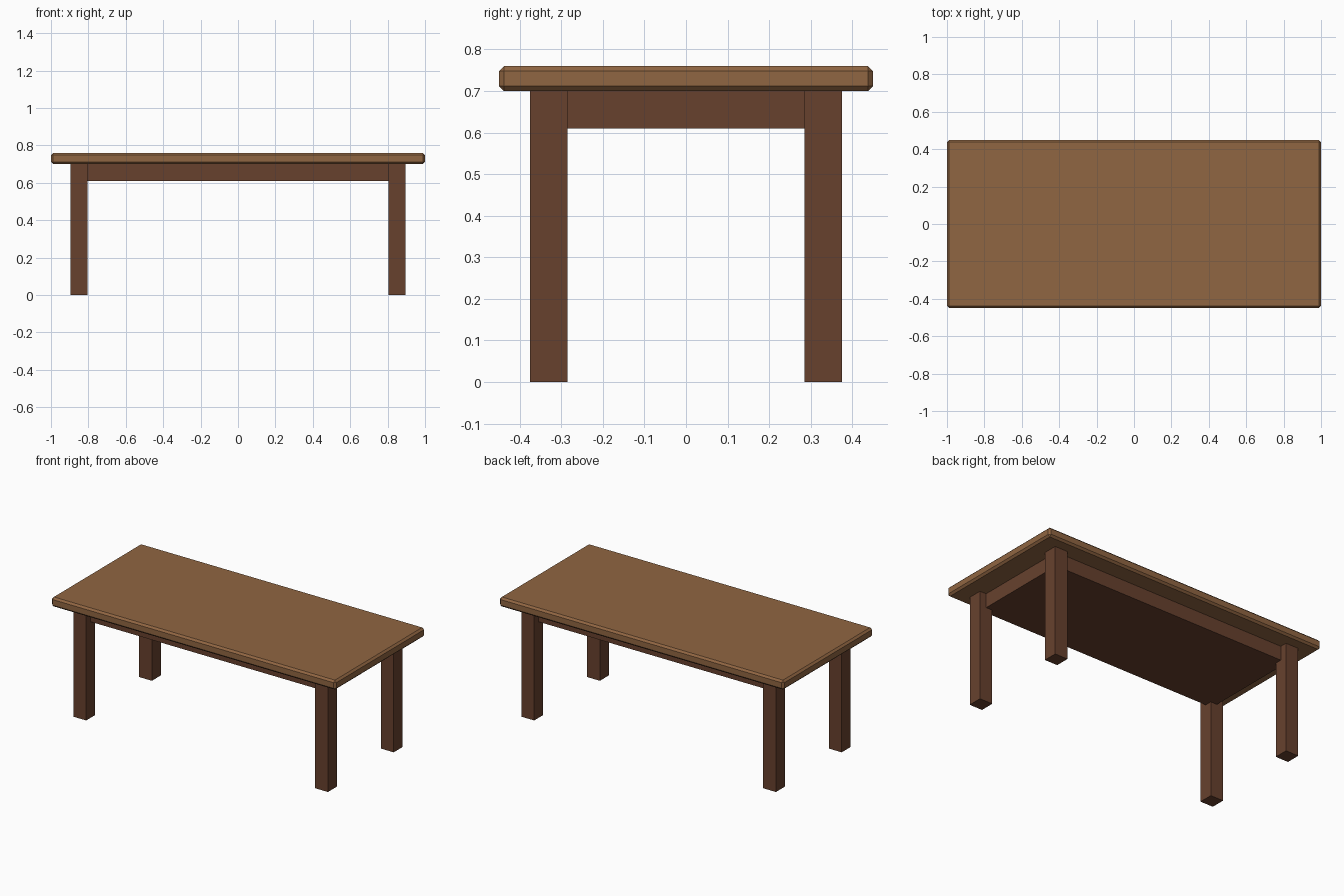
import bpy
import bmesh
from mathutils import Vector

default_cube = bpy.data.objects.get("Cube")
if default_cube:
    bpy.data.objects.remove(default_cube, do_unlink=True)


def make_material(name, rgb):
    mat = bpy.data.materials.new(name)
    mat.use_nodes = True
    color = (*rgb, 1.0)
    mat.diffuse_color = color
    mat.node_tree.nodes["Principled BSDF"].inputs["Base Color"].default_value = color
    return mat


def add_box(name, center, size, mat, bevel=0.0):
    mesh = bpy.data.meshes.new(name)
    bm = bmesh.new()
    bmesh.ops.create_cube(bm, size=1.0)
    bmesh.ops.scale(bm, vec=Vector(size), verts=bm.verts)
    bm.to_mesh(mesh)
    bm.free()
    mesh.materials.append(mat)
    obj = bpy.data.objects.new(name, mesh)
    obj.location = center
    bpy.context.collection.objects.link(obj)
    if bevel:
        mod = obj.modifiers.new("chamfer", "BEVEL")
        mod.width = bevel
        mod.segments = 1
    return obj


light_wood = make_material("light wood", (0.28, 0.132, 0.054))
dark_wood = make_material("dark wood", (0.137, 0.053, 0.027))

UNDERSIDE = 0.70
LEG_X, LEG_Y, LEG_WIDTH = 0.85, 0.33, 0.09

# Chamfered top board
add_box("table_top", (0, 0, UNDERSIDE + 0.03), (2.0, 0.9, 0.06), light_wood, 0.012)

# Solid apron block running between the leg centres
add_box("apron", (0, 0, UNDERSIDE - 0.045), (2 * LEG_X, 2 * LEG_Y, 0.09), dark_wood)

# Four square legs
for end, y_sign in (("front", -1), ("back", 1)):
    for side, x_sign in (("left", 1), ("right", -1)):
        add_box(f"{end}_{side}_leg",
                (x_sign * LEG_X, y_sign * LEG_Y, UNDERSIDE / 2),
                (LEG_WIDTH, LEG_WIDTH, UNDERSIDE), dark_wood)
